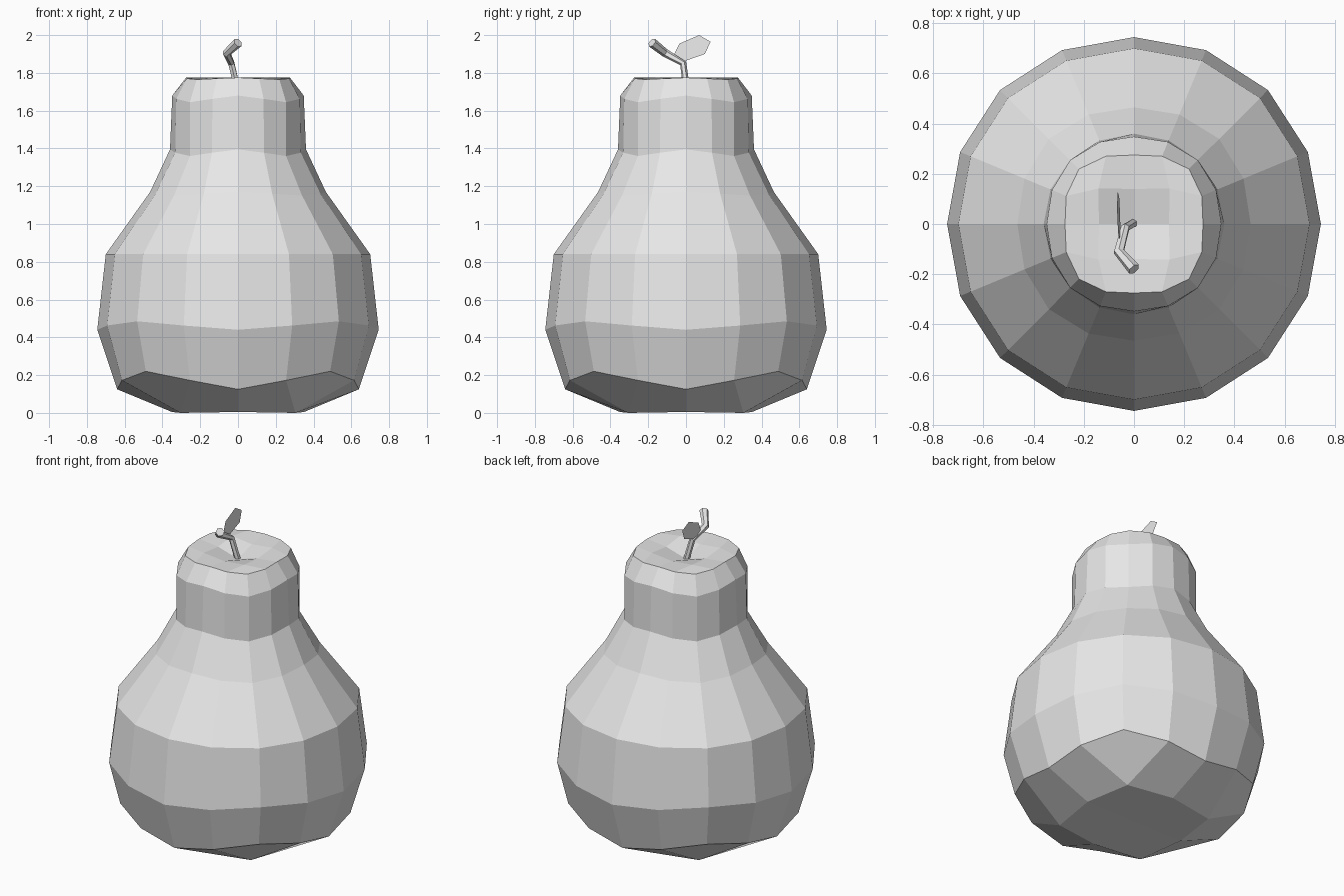
import bpy, bmesh, math
from mathutils import Vector

cube = bpy.data.objects.get("Cube")
if cube:
    bpy.data.objects.remove(cube, do_unlink=True)

# One matte grey for everything
grey = bpy.data.materials.new("matte_grey")
grey.use_nodes = True
colour = (0.8, 0.8, 0.8, 1.0)
grey.diffuse_color = colour
grey.node_tree.nodes["Principled BSDF"].inputs["Base Color"].default_value = colour


def finish(bm, name, closed=True):
    if closed:
        bmesh.ops.recalc_face_normals(bm, faces=bm.faces)
    mesh = bpy.data.meshes.new(name)
    bm.to_mesh(mesh)
    bm.free()
    mesh.materials.append(grey)
    obj = bpy.data.objects.new(name, mesh)
    bpy.context.collection.objects.link(obj)
    return obj


SIDES = 16


def polar(k, values):
    """Point at step k; values = radius and height on the axes, then on the diagonals."""
    r0, z0, r1, z1 = values
    t = abs((k + 2) % 4 - 2) / 2
    a = math.tau * k / SIDES
    r = r0 + (r1 - r0) * t
    return (r * math.cos(a), r * math.sin(a), z0 + (z1 - z0) * t)


def cap(bm, ring, inner, centre_z):
    """Fill a ring with a four by four patch of quads."""
    grid = {}
    for i in range(-2, 3):
        for j in range(-2, 3):
            k = round(math.atan2(j, i) / math.tau * SIDES) % SIDES
            level = max(abs(i), abs(j))
            if level == 2:
                grid[i, j] = ring[k]
            elif level == 1:
                grid[i, j] = bm.verts.new(polar(k, inner))
            else:
                grid[i, j] = bm.verts.new((0, 0, centre_z))
    for i in range(-2, 2):
        for j in range(-2, 2):
            bm.faces.new([grid[i, j], grid[i + 1, j], grid[i + 1, j + 1], grid[i, j + 1]])


# Fruit body: stacked rings, with a flat base and a dented top
profile = [
    (0.64, 0.125, 0.69, 0.22),
    (0.745, 0.44, 0.755, 0.485),
    (0.70, 0.84, 0.71, 0.84),
    (0.465, 1.17, 0.48, 1.15),
    (0.36, 1.395, 0.36, 1.36),
    (0.348, 1.68, 0.36, 1.645),
    (0.275, 1.775, 0.31, 1.765),
]
bm = bmesh.new()
rings = [[bm.verts.new(polar(k, p)) for k in range(SIDES)] for p in profile]
for low, high in zip(rings, rings[1:]):
    for k in range(SIDES):
        n = (k + 1) % SIDES
        bm.faces.new([low[k], low[n], high[n], high[k]])
cap(bm, rings[0], (0.35, 0.005, 0.43, 0.0), 0.005)
cap(bm, rings[-1], (0.14, 1.76, 0.2, 1.775), 1.72)
finish(bm, "fruit_body")

# Stem: bent six-sided tube
path = [Vector(p) for p in ((0, 0.005, 1.70), (-0.035, -0.015, 1.85),
                            (-0.06, -0.11, 1.905), (0, -0.18, 1.96))]
radii = (0.018, 0.018, 0.022, 0.026)
bm = bmesh.new()
loops = []
for i, (p, r) in enumerate(zip(path, radii)):
    along = path[min(i + 1, 3)] - path[max(i - 1, 0)]
    u = along.cross(Vector((1, 0, 0))).normalized()
    v = along.cross(u).normalized()
    angles = [math.tau * k / 6 for k in range(6)]
    loops.append([bm.verts.new(p + r * (math.cos(a) * u + math.sin(a) * v)) for a in angles])
for low, high in zip(loops, loops[1:]):
    for k in range(6):
        n = (k + 1) % 6
        bm.faces.new([low[k], low[n], high[n], high[k]])
bm.faces.new(loops[0])
bm.faces.new(loops[-1])
finish(bm, "stem")

# Leaf: one flat six-sided blade, leaning slightly sideways
outline = [(-0.075, 1.875), (-0.035, 1.955), (0.07, 2.0),
           (0.13, 1.965), (0.10, 1.90), (0.0, 1.865)]
bm = bmesh.new()
bm.faces.new([bm.verts.new((-0.055 - 0.1 * (z - 1.87), y, z)) for y, z in outline])
finish(bm, "leaf", closed=False)
